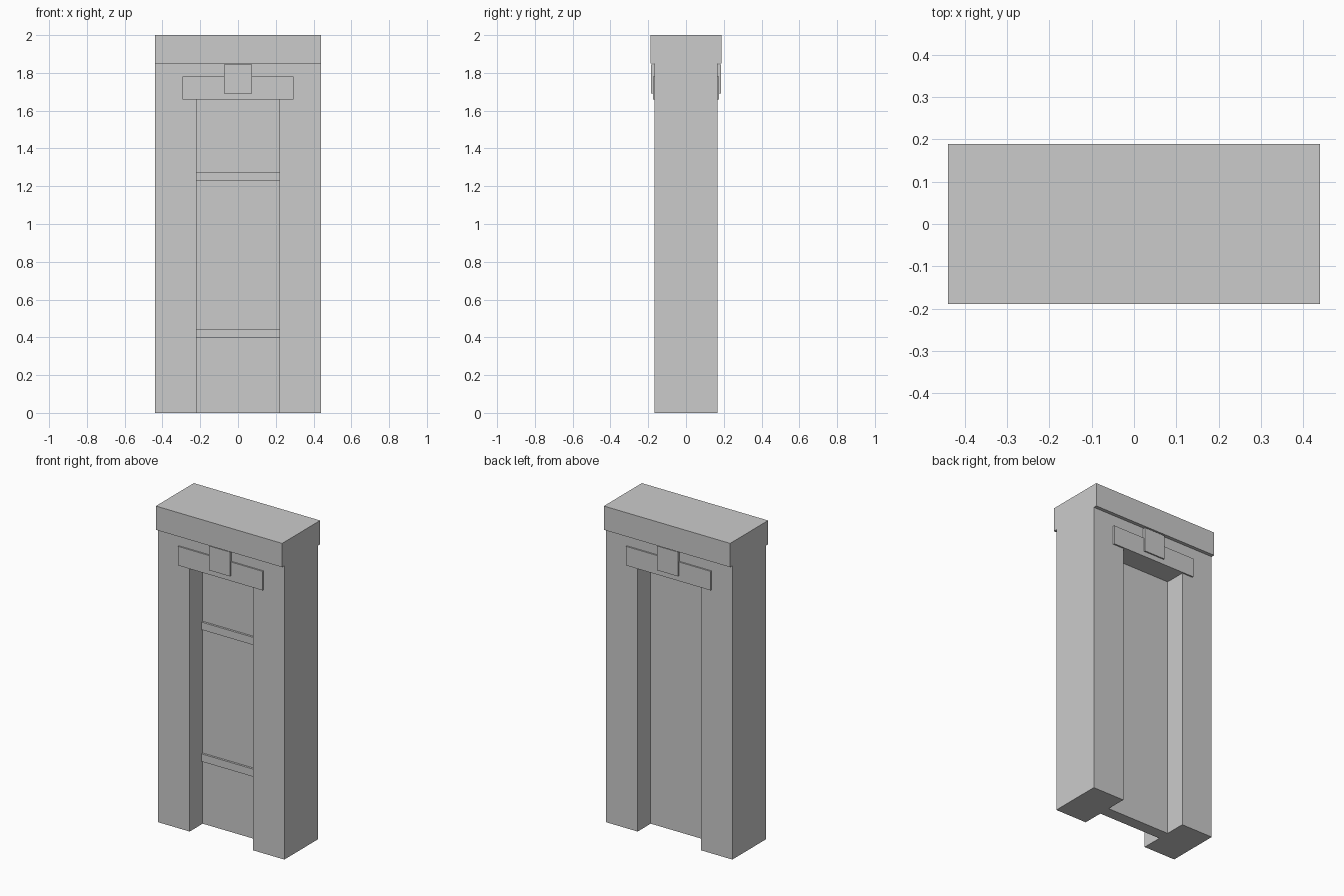
import bpy
import bmesh

if "Cube" in bpy.data.objects:
    bpy.data.objects.remove(bpy.data.objects["Cube"])


def prism(name, outline, y0, y1):
    """Extrude an x-z outline from y0 to y1."""
    bm = bmesh.new()
    face = bm.faces.new([bm.verts.new((x, y0, z)) for x, z in outline])
    new = bmesh.ops.extrude_face_region(bm, geom=[face])["geom"]
    verts = [g for g in new if isinstance(g, bmesh.types.BMVert)]
    bmesh.ops.translate(bm, verts=verts, vec=(0, y1 - y0, 0))
    bmesh.ops.recalc_face_normals(bm, faces=bm.faces)
    mesh = bpy.data.meshes.new(name)
    bm.to_mesh(mesh)
    bm.free()
    obj = bpy.data.objects.new(name, mesh)
    bpy.context.collection.objects.link(obj)
    return obj


def box(name, half_x, y0, y1, z0, z1):
    return prism(name, [(-half_x, z0), (half_x, z0), (half_x, z1), (-half_x, z1)], y0, y1)


W, D = 0.44, 0.167            # half width and half depth of the frame
OPEN_W, OPEN_H = 0.22, 1.66   # doorway half width and height
DOOR = 0.037                  # half thickness of the door

# Door frame: two posts and a header in one piece
prism("door_frame", [(-W, 0), (-OPEN_W, 0), (-OPEN_W, OPEN_H), (OPEN_W, OPEN_H),
                     (OPEN_W, 0), (W, 0), (W, 1.85), (-W, 1.85)], -D, D)

# Overhanging top slab
box("top_slab", W, -0.189, 0.189, 1.85, 2.0)

# Recessed door leaf
box("door", OPEN_W, -DOOR, DOOR, 0, OPEN_H)

# Metal straps across the front of the door
for name, z in (("lower_strap", 0.397), ("upper_strap", 1.227)):
    box(name, OPEN_W, -DOOR - 0.013, -DOOR, z, z + 0.048)

# Lintel and keystone on both faces
for side, s in (("front", -1), ("back", 1)):
    box(side + "_lintel", 0.295, *sorted((s * D, s * 0.176)), OPEN_H, 1.78)
    box(side + "_keystone", 0.073, *sorted((s * D, s * 0.184)), 1.692, 1.845)
